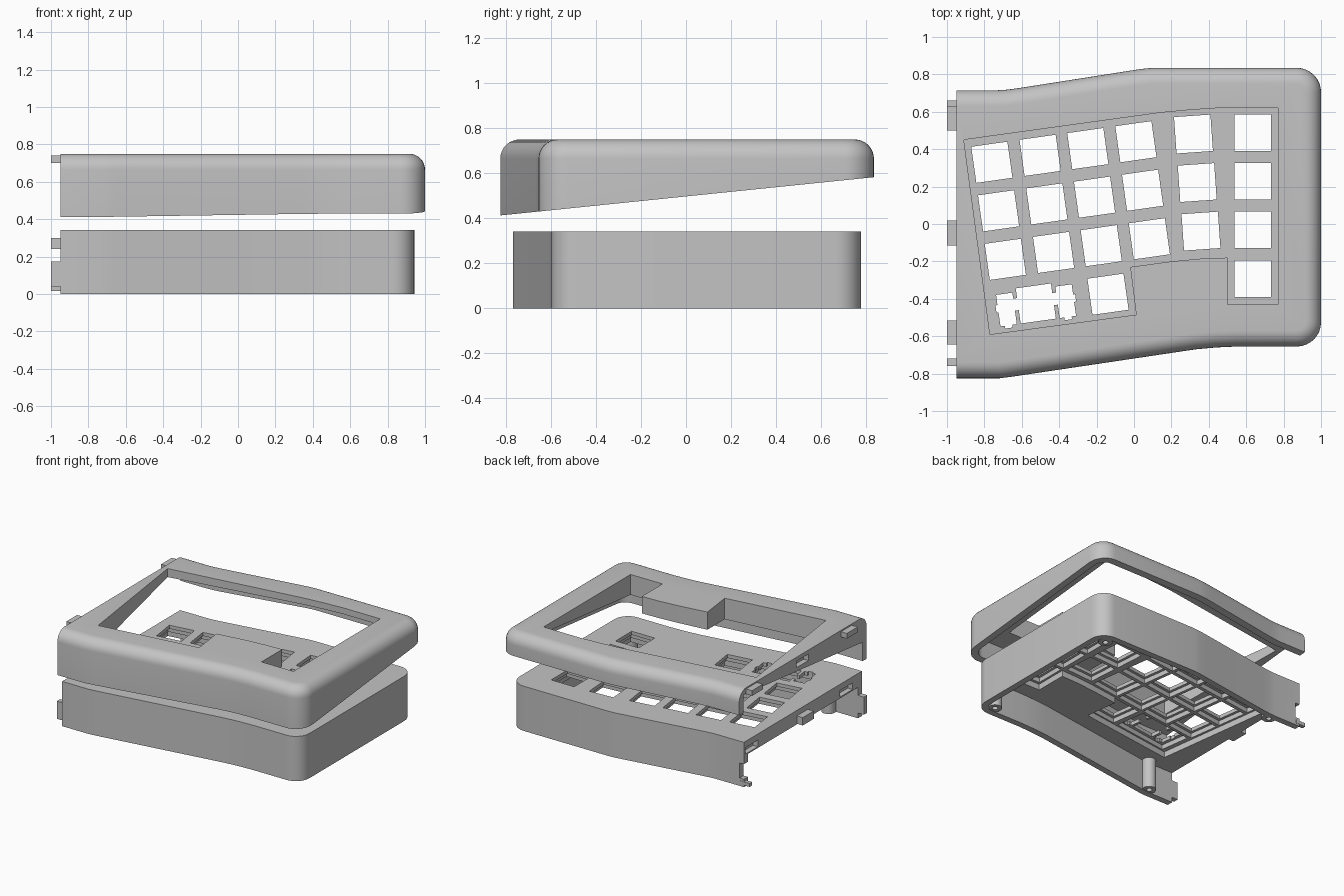
import bpy, bmesh, math
from mathutils import Vector, Matrix

if "Cube" in bpy.data.objects:
    bpy.data.objects.remove(bpy.data.objects["Cube"])

grey = bpy.data.materials.new("light_grey_plastic")
grey.use_nodes = True
grey.diffuse_color = (0.55, 0.55, 0.55, 1)
grey.node_tree.nodes["Principled BSDF"].inputs["Base Color"].default_value = grey.diffuse_color


def slope(y):
    # tilted split plane of the case
    return 0.497 + 0.1024 * y


def arc(cx, cy, r, start, end, n=8):
    return [(cx + r * math.cos(math.radians(start + (end - start) * i / n)),
             cy + r * math.sin(math.radians(start + (end - start) * i / n))) for i in range(n + 1)]


BACK = [(-0.95, 0.715), (-0.73, 0.715), (-0.68, 0.718), (-0.62, 0.726),
        (-0.02, 0.82), (0.04, 0.829), (0.1, 0.835)]
FRONT = [(0.55, -0.655), (0.44, -0.66), (0.33, -0.67),
         (-0.65, -0.816), (-0.72, -0.825), (-0.95, -0.825)]


def inset(d, left=-0.95, r=0.13):
    # outline with corner radius r, moved inwards by d; the left side stays open-ended
    outline = BACK + arc(1 - r, 0.835 - r, r, 90, 0) + arc(1 - r, r - 0.655, r, 0, -90) + FRONT
    pts = [Vector(p) for p in outline]
    out = []
    for i, p in enumerate(pts):
        a = (p - pts[i - 1]).normalized() if i else Vector((1, 0))
        b = (pts[i + 1] - p).normalized() if i < len(pts) - 1 else Vector((-1, 0))
        na, nb = Vector((a.y, -a.x)), Vector((b.y, -b.x))
        n = (na + nb).normalized()
        q = p + n * d / max(n.dot(na), 0.5)
        out.append((q.x, q.y))
    out[0], out[-1] = (left, out[0][1]), (left, out[-1][1])
    return out


def add_loft(bm, rings):
    # each ring is (points, height); height is a number or a function of y
    rows = [[bm.verts.new((x, y, h(y) if callable(h) else h)) for x, y in pts] for pts, h in rings]
    bm.faces.new(rows[0])
    bm.faces.new(rows[-1])
    for a, b in zip(rows, rows[1:]):
        for i in range(len(a)):
            bm.faces.new((a[i - 1], a[i], b[i], b[i - 1]))


def make(name, bm):
    bmesh.ops.recalc_face_normals(bm, faces=bm.faces)
    me = bpy.data.meshes.new(name)
    bm.to_mesh(me)
    bm.free()
    ob = bpy.data.objects.new(name, me)
    bpy.context.collection.objects.link(ob)
    me.materials.append(grey)
    return ob


def prisms(name, items):
    bm = bmesh.new()
    for pts, low, high in items:
        add_loft(bm, [(pts, low), (pts, high)])
    return make(name, bm)


def combine(ob, tool, operation="DIFFERENCE"):
    mod = ob.modifiers.new("combine", "BOOLEAN")
    mod.object, mod.operation, mod.solver = tool, operation, "EXACT"
    dg = bpy.context.evaluated_depsgraph_get()
    me = bpy.data.meshes.new_from_object(ob.evaluated_get(dg))
    ob.modifiers.clear()
    ob.data = me
    bpy.data.objects.remove(tool)


def rect(x, y, w, d, deg=0):
    m = Matrix.Rotation(math.radians(deg), 2)
    return [tuple(m @ Vector((sx * w / 2, sy * d / 2)) + Vector((x, y)))
            for sx, sy in ((-1, -1), (1, -1), (1, 1), (-1, 1))]


def box(x0, x1, y0, y1, z0, z1):
    return (rect((x0 + x1) / 2, (y0 + y1) / 2, x1 - x0, y1 - y0), z0, z1)


def disc(x, y, r):
    return arc(x, y, r, 0, 345, 23)


# Upper shell: rounded rim, tilted underside, open left end
ROUND = 0.085
rings = [(inset(0), slope)]
for i in range(9):
    t = math.radians(90 * i / 8)
    rings.append((inset(ROUND * (1 - math.cos(t))), 0.75 - ROUND * (1 - math.sin(t))))
bm = bmesh.new()
add_loft(bm, rings)
shell = make("upper_shell", bm)
combine(shell, prisms("cavity", [(inset(0.052, -1.2), 0.2, lambda y: slope(y) + 0.142)]))

# Key window in the shell, and the slot in its left rim
WINDOW = [(-0.91, 0.45), (0.14, 0.595), (0.3, 0.61), (0.45, 0.62), (0.77, 0.62), (0.77, -0.43),
          (0.5, -0.43), (0.5, -0.18), (0.36, -0.185), (0.2, -0.2), (-0.02, -0.23),
          (0.012, -0.485), (-0.77, -0.59)]
combine(shell, prisms("window", [(WINDOW, 0.3, 0.9)]))
combine(shell, prisms("slot", [box(-1, -0.91, -0.12, 0.025, 0.67, 0.72)]))

# Lower case: key plate with a skirt, open below and to the left, thinner under the keys
PLATE, SKIN = 0.235, 0.28
case = prisms("lower_case", [(inset(0.057, r=0.17), 0, 0.342)])
combine(case, prisms("hollow", [(inset(0.105, -1.2, 0.17), -0.2, PLATE)]))
combine(case, prisms("key_recess", [(WINDOW, 0.1, SKIN)]))

# Switch holes: x and y of the top key, step to the next row, rows, tilt
COLUMNS = [(-0.76, 0.33, 0.036, 3, 8), (-0.502, 0.367, 0.036, 3, 8),
           (-0.247, 0.403, 0.036, 4, 8), (0.01, 0.44, 0.036, 3, 8),
           (0.318, 0.481, 0.02, 3, 4), (0.634, 0.487, 0, 4, 0)]
holes, pockets = [], []
for x, y, dx, rows, tilt in COLUMNS:
    for r in range(rows):
        place = (x + dx * r, y - 0.2595 * r)
        holes.append((rect(*place, 0.195, 0.195, tilt), 0.1, 0.5))
        pockets.append((rect(*place, 0.235, 0.235, tilt), 0.1, 0.315))

# Wide key: centre hole, two stabiliser holes and their links
WIDE = (-0.525, -0.425)
turn = Matrix.Rotation(math.radians(8), 2)


def wide_rect(u, v, w, d):
    c = turn @ Vector((u, v)) + Vector(WIDE)
    return rect(c.x, c.y, w, d, 8)


pockets.append((wide_rect(0, 0, 0.46, 0.235), 0.1, 0.315))
combine(case, prisms("pockets", pockets))
combine(case, prisms("holes", holes))
combine(case, prisms("wide_hole", [(wide_rect(0, 0, 0.19, 0.19), 0.1, 0.5)]))
for s in (-1, 1):
    for u, v, w, d in ((0.16, -0.01, 0.088, 0.17), (0.16, -0.09, 0.04, 0.04),
                       (0.1, 0.01, 0.06, 0.065), (0.2, 0, 0.03, 0.04)):
        combine(case, prisms("stabiliser", [(wide_rect(s * u, v, w, d), 0.1, 0.5)]))

# Slots in the left edge of the plate, and the notch in the back wall
combine(case, prisms("slots", [box(-1, -0.91, 0.49, 0.64, 0.245, 0.295),
                               box(-1, -0.91, -0.655, -0.505, 0.245, 0.295),
                               box(-1, -0.915, 0.55, 0.8, 0.06, 0.175)]))

# Screw posts in the corners
POSTS = [(-0.72, -0.695), (0.83, -0.515), (0.83, 0.68), (-0.72, 0.6)]
combine(case, prisms("posts", [(disc(x, y, 0.05), 0.003, 0.26) for x, y in POSTS]), "UNION")
combine(case, prisms("screw_holes", [(disc(x, y, 0.02), -0.1, 0.2) for x, y in POSTS]))

# Joining tabs on the left side
prisms("shell_tabs", [box(-1, -0.93, -0.645, -0.515, 0.7, 0.74),
                      box(-1, -0.93, 0.5, 0.63, 0.7, 0.74)])
prisms("plate_tab", [box(-1, -0.93, -0.115, 0.018, 0.24, 0.3)])
prisms("front_tab", [box(-1, -0.92, -0.76, -0.72, 0.04, 0.175)])
prisms("back_pin", [box(-1, -0.92, 0.63, 0.66, 0.015, 0.042)])

for ob in (shell, case):
    bpy.ops.object.select_all(action="DESELECT")
    ob.select_set(True)
    bpy.context.view_layer.objects.active = ob
    bpy.ops.object.shade_smooth_by_angle(angle=math.radians(30))
